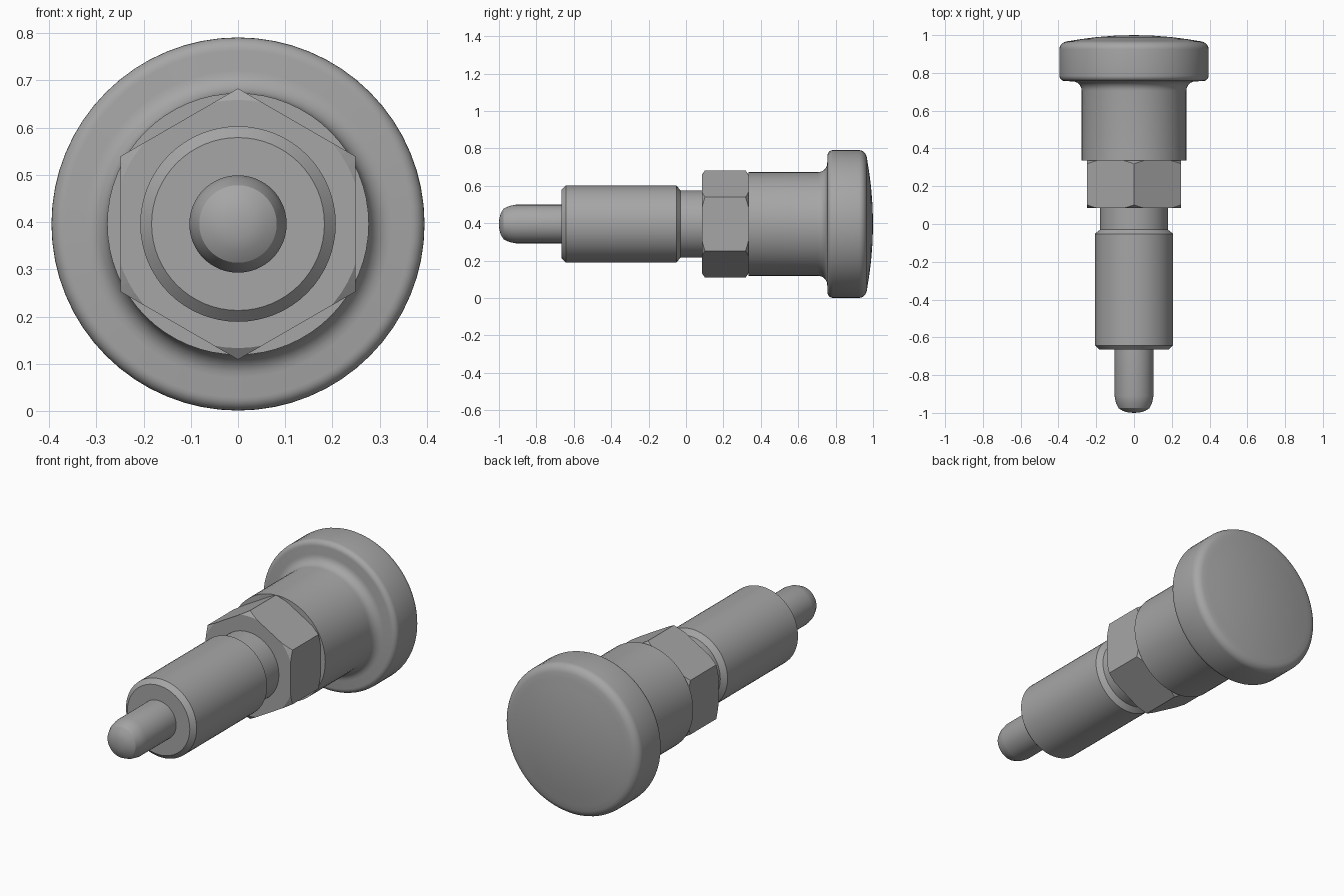
import bpy, bmesh, math
from mathutils import Matrix

AXIS_Z = 0.396
SEGMENTS = 64

cube = bpy.data.objects.get("Cube")
if cube:
    bpy.data.objects.remove(cube, do_unlink=True)

steel = bpy.data.materials.new("grey_steel")
steel.use_nodes = True
colour = (0.38, 0.38, 0.38, 1)
steel.diffuse_color = colour
steel.node_tree.nodes["Principled BSDF"].inputs["Base Color"].default_value = colour


def turned(name, profile, segments=SEGMENTS, smooth=True):
    """Solid of revolution about the long axis, from (y, radius) points."""
    bm = bmesh.new()
    rings = []
    for y, r in profile:
        if r == 0:
            rings.append([bm.verts.new((0, y, AXIS_Z))] * segments)
            continue
        angles = [2 * math.pi * i / segments for i in range(segments)]
        rings.append([bm.verts.new((r * math.sin(a), y, AXIS_Z + r * math.cos(a)))
                      for a in angles])
    for low, high in zip(rings, rings[1:]):
        for i in range(segments):
            j = (i + 1) % segments
            corners = list(dict.fromkeys((low[i], low[j], high[j], high[i])))
            bm.faces.new(corners)
    # Flat ends
    for ring in (rings[0], rings[-1]):
        if ring[0] is not ring[1]:
            bm.faces.new(ring)
    bmesh.ops.recalc_face_normals(bm, faces=bm.faces)
    mesh = bpy.data.meshes.new(name)
    bm.to_mesh(mesh)
    bm.free()
    mesh.materials.append(steel)
    obj = bpy.data.objects.new(name, mesh)
    bpy.context.collection.objects.link(obj)
    if smooth:
        bpy.ops.object.select_all(action='DESELECT')
        obj.select_set(True)
        bpy.context.view_layer.objects.active = obj
        bpy.ops.object.shade_smooth_by_angle(angle=math.radians(30))
    return obj


def arc(y, r, size_y, size_r, start, end, steps=6):
    """Quarter-round profile points about centre (y, r), angles in degrees."""
    angles = [math.radians(start + (end - start) * i / steps) for i in range(steps + 1)]
    return [(y + size_y * math.cos(a), r + size_r * math.sin(a)) for a in angles]


# Plunger pin with a rounded nose
nose = [(-1, 0), (-0.998, 0.03), (-0.99, 0.058), (-0.975, 0.082)]
turned("plunger_pin", nose + [(-0.945, 0.096), (-0.91, 0.103), (-0.64, 0.103)])

# Barrel with chamfered ends, and the relief neck behind it
turned("barrel", [(-0.665, 0.183), (-0.642, 0.207), (-0.052, 0.207),
                  (-0.03, 0.18), (0.1, 0.18)])

# Hex collar, corners trimmed by a chamfered disc
hex_collar = turned("hex_collar", [(0.085, 0.287), (0.335, 0.287)], 6, False)
trimmer = turned("hex_trimmer", [(0.075, 0.248), (0.107, 0.295),
                                 (0.313, 0.295), (0.345, 0.248)])
trim = hex_collar.modifiers.new("corner_chamfer", 'BOOLEAN')
trim.operation = 'INTERSECT'
trim.solver = 'EXACT'
trim.object = trimmer
bpy.context.view_layer.objects.active = hex_collar
bpy.ops.object.modifier_apply(modifier=trim.name)
bpy.data.objects.remove(trimmer, do_unlink=True)
for face in hex_collar.data.polygons:
    face.use_smooth = False

# Pull knob: sleeve, fillet, rounded rim and shallow domed back
sleeve = [(0.325, 0.2), (0.335, 0.2), (0.335, 0.277)]
fillet = arc(0.705, 0.325, 0.05, 0.048, -90, 0)
front_rim = arc(0.785, 0.367, 0.028, 0.028, 180, 90)
back_rim = arc(0.925, 0.345, 0.043, 0.05, 90, 15)
dome = [(1 - 0.032 * (r / 0.345) ** 2, r) for r in (0.33, 0.28, 0.2, 0.1, 0)]
turned("pull_knob", sleeve + fillet + front_rim + back_rim + dome)
